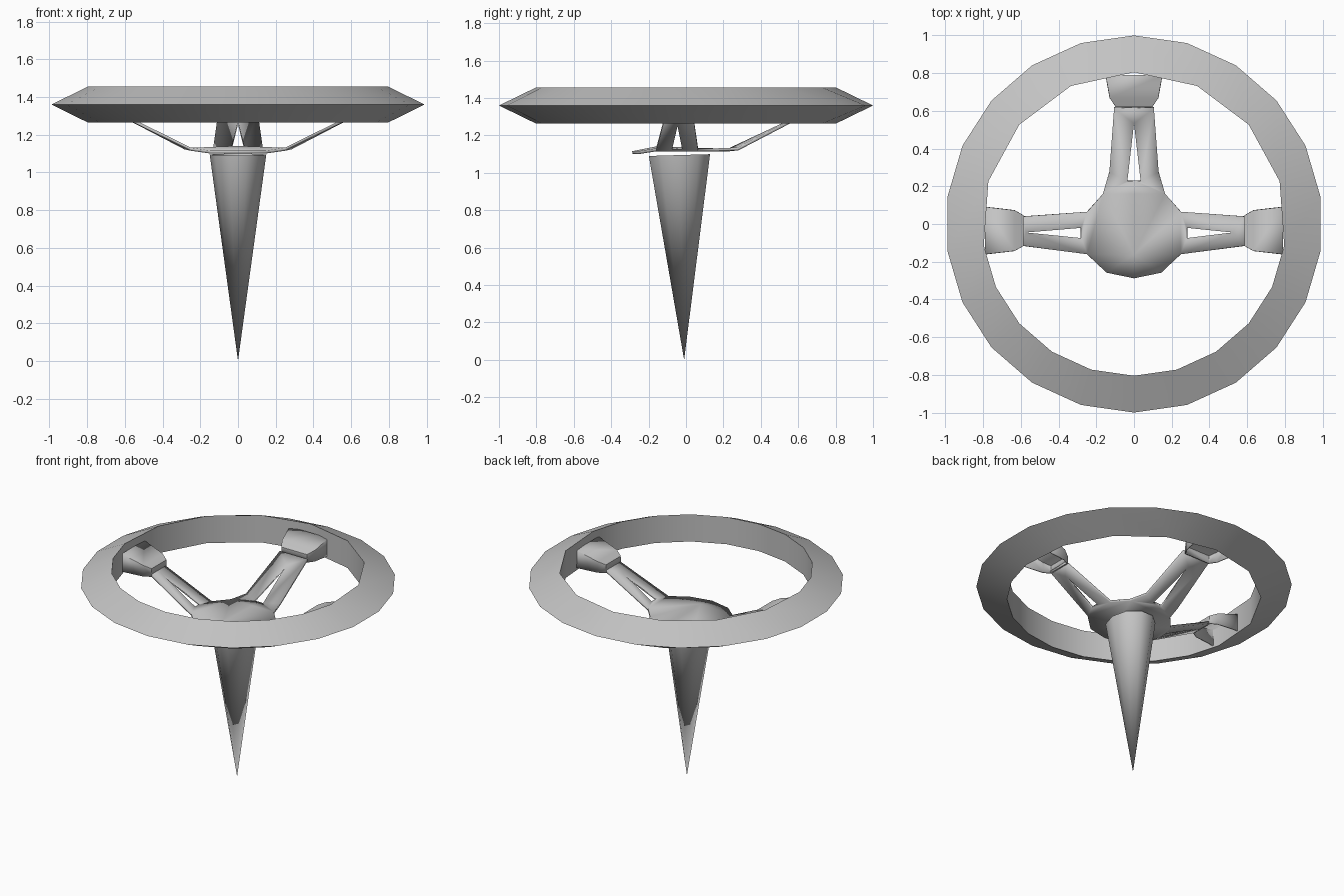
import bpy
import bmesh
from math import sin, cos, pi, radians
from mathutils import Vector

default = bpy.data.objects.get("Cube")
if default:
    bpy.data.objects.remove(default, do_unlink=True)

GREY = (0.55, 0.55, 0.55, 1.0)
grey = bpy.data.materials.new("plain_grey")
grey.use_nodes = True
grey.diffuse_color = GREY
grey.node_tree.nodes["Principled BSDF"].inputs["Base Color"].default_value = GREY


def add_faces(bm, faces):
    """Add polygons given as lists of points."""
    for points in faces:
        bm.faces.new([bm.verts.new(p) for p in points])


def finish(bm, name, angle, thickness=0.0, upward=False):
    """Weld the mesh, orient it, and turn it into a shaded object."""
    bmesh.ops.remove_doubles(bm, verts=bm.verts, dist=0.0005)
    bm.normal_update()
    if upward:
        bmesh.ops.reverse_faces(bm, faces=[f for f in bm.faces if f.normal.z < 0])
    else:
        bmesh.ops.recalc_face_normals(bm, faces=bm.faces)
    mesh = bpy.data.meshes.new(name)
    bm.to_mesh(mesh)
    bm.free()
    mesh.materials.append(grey)
    obj = bpy.data.objects.new(name, mesh)
    bpy.context.collection.objects.link(obj)
    if thickness:
        solid = obj.modifiers.new("thickness", "SOLIDIFY")
        solid.thickness = thickness
        solid.offset = 1 if upward else 0
    bpy.ops.object.select_all(action="DESELECT")
    obj.select_set(True)
    bpy.context.view_layer.objects.active = obj
    bpy.ops.object.shade_smooth_by_angle(angle=radians(angle))


# Rim: triangular section, with a few inner corners merged
SIDES = 22
MERGED = {1: 1.5, 2: 1.5, 4: 4.5, 5: 4.5}


def rim_section(k):
    k %= SIDES
    mirrored = k > SIDES // 2
    step = SIDES - k if mirrored else k
    side = -1 if mirrored else 1
    outer = 2 * pi * step / SIDES
    inner = 2 * pi * MERGED.get(step, step) / SIDES
    out_dir = Vector((side * sin(outer), cos(outer), 0))
    in_dir = Vector((side * sin(inner), cos(inner), 0)) * 0.805
    up = Vector((0, 0, 1))
    return [out_dir + up * 1.36, in_dir + up * 1.455, in_dir + up * 1.265]


bm = bmesh.new()
for k in range(SIDES):
    a, b = rim_section(k), rim_section(k + 1)
    for i in range(3):
        j = (i + 1) % 3
        corners = []
        for p in (a[i], b[i], b[j], a[j]):
            if p not in corners:
                corners.append(p)
        # Merged inner corners leave no wall between them
        if len(corners) > 2:
            add_faces(bm, [corners])
finish(bm, "rim", 50)


# Column: open, slightly tilted cone below the hub
bm = bmesh.new()
TIP = (0, -0.01, 0)
CONE = 10
ring = []
for k in range(CONE):
    t = 2 * pi * k / CONE
    ring.append((0.15 * cos(t), -0.035 + 0.172 * sin(t), 1.095 + 0.005 * sin(t)))
add_faces(bm, [(ring[k], TIP, ring[(k + 1) % CONE]) for k in range(CONE)])
finish(bm, "column_cone", 60)


# Hub plate with three slotted arms rising to the rim
def plate_point(x, y):
    reach = max(abs(x), y)
    z = 1.115 + max(0, reach - 0.27) * 0.52
    if y < -0.2:
        z = 1.1
    elif reach < 0.1:
        z = 1.125
    return Vector((x, y, z))


bm = bmesh.new()
for side in (1, -1):
    slot_tip = 0.53 if side > 0 else 0.58
    pts = {
        "top_mid": (0, 0.16), "top": (0.165, 0.16),
        "upper": (0.25, 0.065), "lower": (0.25, -0.16),
        "low_mid": (0, -0.16), "lip": (0.145, -0.255), "lip_mid": (0, -0.285),
        "b_bend": (0.13, 0.28), "b_end": (0.105, 0.62), "b_end_mid": (0, 0.62),
        "b_slot": (0.035, 0.23), "b_slot_mid": (0, 0.23), "b_tip": (0, 0.54),
        "s_up": (0.285, -0.02), "s_low": (0.285, -0.075), "s_tip": (slot_tip, -0.045),
        "end_up": (0.6, 0.04), "end_low": (0.6, -0.115),
    }
    plates = [
        "top_mid top upper lower low_mid",
        "low_mid lower lip lip_mid",
        "top_mid top b_bend b_slot b_slot_mid",
        "b_slot b_bend b_end b_tip",
        "b_tip b_end b_end_mid",
        "upper lower s_low s_up",
        "upper s_up s_tip end_up",
        "lower end_low s_tip s_low",
        "s_tip end_low end_up",
    ]
    for names in plates:
        add_faces(bm, [[plate_point(side * pts[n][0], pts[n][1]) for n in names.split()]])
finish(bm, "hub_and_arms", 25, thickness=0.016, upward=True)


# End pads: flared hoods joining each arm to the rim, open underneath
BOTTOM = 1.28
HOOD = [(0.59, 0.08, 1.335), (0.635, 0.105, 1.355), (0.79, 0.123, 1.4)]


def end_pad(name, place, shift=0.0, widen=1.0):
    bm = bmesh.new()
    rows = []
    for out, half, top in HOOD:
        u = min(out + shift, 0.79)
        w = half * widen
        rows.append([place(u, v, z) for v, z in
                     ((-w, BOTTOM), (-w, top), (w, top), (w, BOTTOM))])
    for a, b in zip(rows, rows[1:]):
        add_faces(bm, [(a[i], a[i + 1], b[i + 1], b[i]) for i in range(3)])
    add_faces(bm, [rows[0]])
    finish(bm, name, 25, thickness=0.008)


end_pad("left_pad", lambda u, v, z: (u, v - 0.035, z))
end_pad("right_pad", lambda u, v, z: (-u, v - 0.035, z))
end_pad("back_pad", lambda u, v, z: (v, u, z), shift=0.035, widen=1.2)
